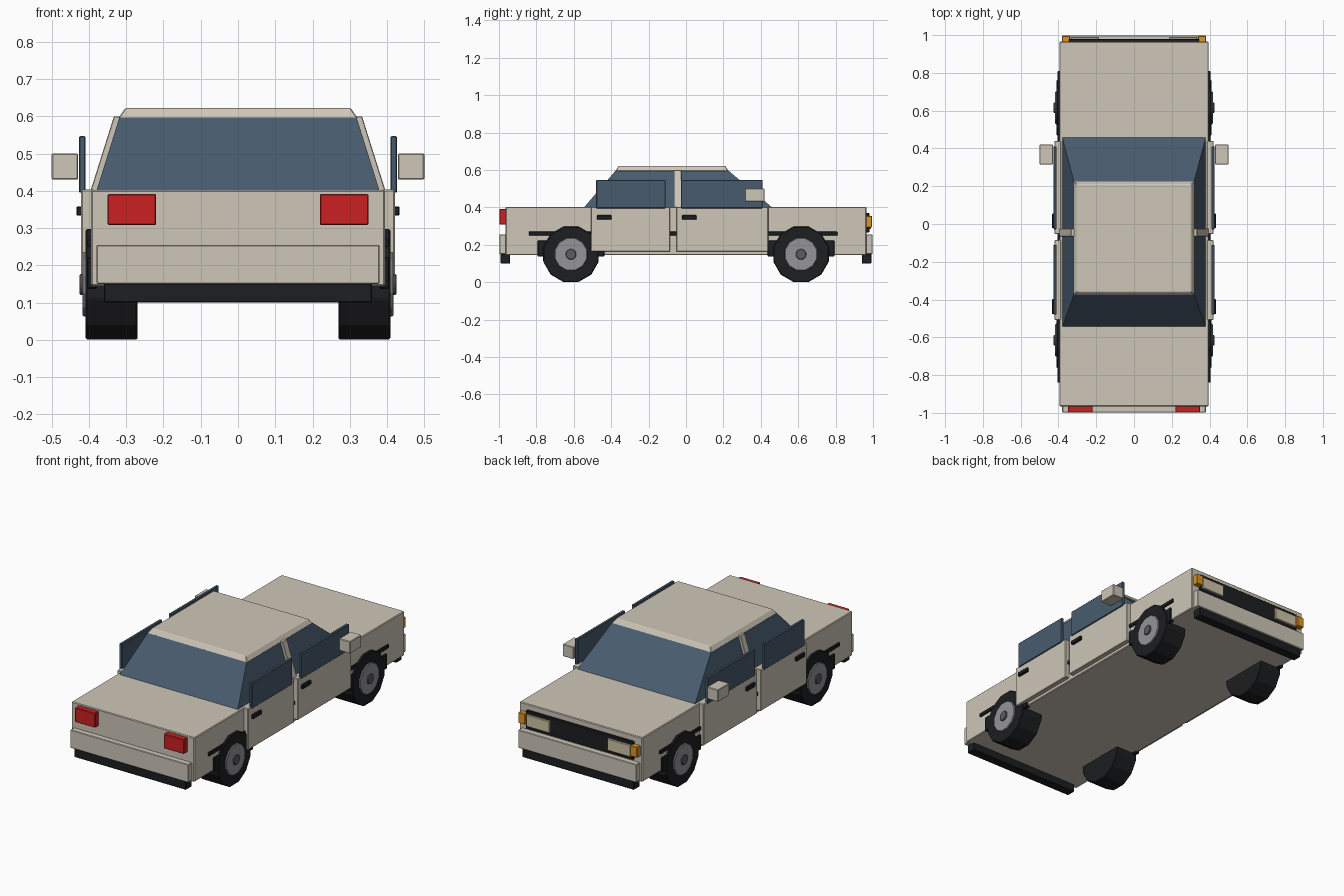
import bpy, bmesh, math
from mathutils import Matrix

if "Cube" in bpy.data.objects:
    bpy.data.objects.remove(bpy.data.objects["Cube"])


def material(name, r, g, b):
    m = bpy.data.materials.new(name)
    m.diffuse_color = (r, g, b, 1)
    m.use_nodes = True
    m.node_tree.nodes["Principled BSDF"].inputs["Base Color"].default_value = m.diffuse_color
    return m


PAINT = material("beige paint", 0.62, 0.57, 0.48)
GLASS = material("blue glass", 0.065, 0.105, 0.155)
BLACK = material("black trim", 0.012, 0.013, 0.015)
RED = material("red lens", 0.6, 0.015, 0.015)
AMBER = material("amber lens", 0.75, 0.3, 0.02)
LAMP = material("headlight lens", 0.62, 0.55, 0.38)
METAL = material("rim metal", 0.3, 0.3, 0.32)
DARK_METAL = material("hub metal", 0.11, 0.11, 0.12)


def finish(name, bm, mat, bevel=0.0):
    bmesh.ops.recalc_face_normals(bm, faces=bm.faces)
    mesh = bpy.data.meshes.new(name)
    bm.to_mesh(mesh)
    bm.free()
    mesh.materials.append(mat)
    ob = bpy.data.objects.new(name, mesh)
    bpy.context.collection.objects.link(ob)
    if bevel:
        mod = ob.modifiers.new("edge bevel", 'BEVEL')
        mod.width, mod.segments = bevel, 1
    return ob


def loft(name, bottom, top, mat, bevel=0.0):
    """Block between two rectangles, each (x0, x1, y0, y1, z)."""
    bm = bmesh.new()
    rings = []
    for x0, x1, y0, y1, z in (bottom, top):
        rings.append([bm.verts.new((x, y, z)) for x, y in
                      ((x0, y0), (x1, y0), (x1, y1), (x0, y1))])
    lo, hi = rings
    bm.faces.new(lo[::-1])
    bm.faces.new(hi)
    for i in range(4):
        j = (i + 1) % 4
        bm.faces.new((lo[i], lo[j], hi[j], hi[i]))
    return finish(name, bm, mat, bevel)


def box(name, x, y, z, mat, bevel=0.003):
    return loft(name, (*x, *y, z[0]), (*x, *y, z[1]), mat, bevel)


def side_range(s, a, b):
    return tuple(sorted((s * a, s * b)))


def disc(name, s, x, y, z, radius, mat, bevel=0.003):
    """Twelve-sided cylinder along x with a flat at the bottom."""
    bm = bmesh.new()
    bmesh.ops.create_cone(bm, cap_ends=True, segments=12, radius1=radius,
                          radius2=radius, depth=x[1] - x[0])
    turn = Matrix.Rotation(math.pi / 2, 4, 'Y') @ Matrix.Rotation(math.pi / 12, 4, 'Z')
    bmesh.ops.transform(bm, verts=bm.verts,
                        matrix=Matrix.Translation((s * sum(x) / 2, y, z)) @ turn)
    return finish(name, bm, mat, bevel)


# Main body, glass cabin and roof
box("body", (-0.395, 0.395), (-0.965, 0.965), (0.145, 0.402), PAINT, 0.004)
loft("cabin_glass", (-0.38, 0.38, -0.545, 0.46, 0.40),
     (-0.318, 0.318, -0.375, 0.225, 0.598), GLASS)
loft("roof", (-0.322, 0.322, -0.378, 0.228, 0.594),
     (-0.303, 0.303, -0.36, 0.21, 0.622), PAINT, 0.003)

# Bumpers and lower valances at both ends
for end, e in (("rear", -1), ("front", 1)):
    box(end + "_bumper", (-0.38, 0.38), side_range(e, 0.955, 0.998), (0.15, 0.255), PAINT)
    box(end + "_valance", (-0.36, 0.36), side_range(e, 0.94, 0.992), (0.10, 0.152), BLACK)

# Grille across the nose
box("grille", (-0.345, 0.345), (0.955, 0.98), (0.265, 0.37), BLACK)

for side, s in (("left", -1), ("right", 1)):
    # Lights
    box(side + "_tail_light", side_range(s, 0.22, 0.35), (-0.998, -0.955), (0.308, 0.392), RED)
    box(side + "_headlight", side_range(s, 0.185, 0.335), (0.96, 0.99), (0.283, 0.352), LAMP)
    box(side + "_indicator", side_range(s, 0.338, 0.382), (0.955, 0.995), (0.293, 0.355), AMBER)

    # Centre pillar leaning in along the cabin
    loft(side + "_pillar", (*side_range(s, 0.35, 0.396), -0.065, -0.025, 0.40),
         (*side_range(s, 0.29, 0.333), -0.065, -0.025, 0.60), PAINT, 0.002)

    # Doors, side windows and handles
    for end, door, window, handle in (
            ("rear", (-0.508, -0.085), (-0.48, -0.11), (-0.477, -0.398)),
            ("front", (-0.052, 0.44), (-0.028, 0.41), (-0.022, 0.056))):
        label = side + "_" + end
        box(label + "_door", side_range(s, 0.385, 0.421), door, (0.163, 0.403), PAINT)
        box(label + "_window", side_range(s, 0.409, 0.427), window, (0.395, 0.547), GLASS)
        box(label + "_handle", side_range(s, 0.415, 0.434), handle, (0.334, 0.358), BLACK)

    # Side moulding and mirror
    box(side + "_moulding", side_range(s, 0.385, 0.404), (-0.84, 0.81), (0.249, 0.27), BLACK, 0.002)
    box(side + "_mirror", side_range(s, 0.429, 0.50), (0.315, 0.42), (0.43, 0.50), PAINT)

    # Wheels with arch trim, rim and hub
    for end, y in (("rear", -0.615), ("front", 0.615)):
        label = side + "_" + end
        box(label + "_arch", side_range(s, 0.38, 0.405), (y - 0.178, y + 0.178), (0.137, 0.222), BLACK)
        disc(label + "_tyre", s, (0.27, 0.409), y, 0.149, 0.1535, BLACK, 0.004)
        disc(label + "_rim", s, (0.39, 0.417), y, 0.149, 0.09, METAL)
        disc(label + "_hub", s, (0.40, 0.425), y, 0.149, 0.029, DARK_METAL)
